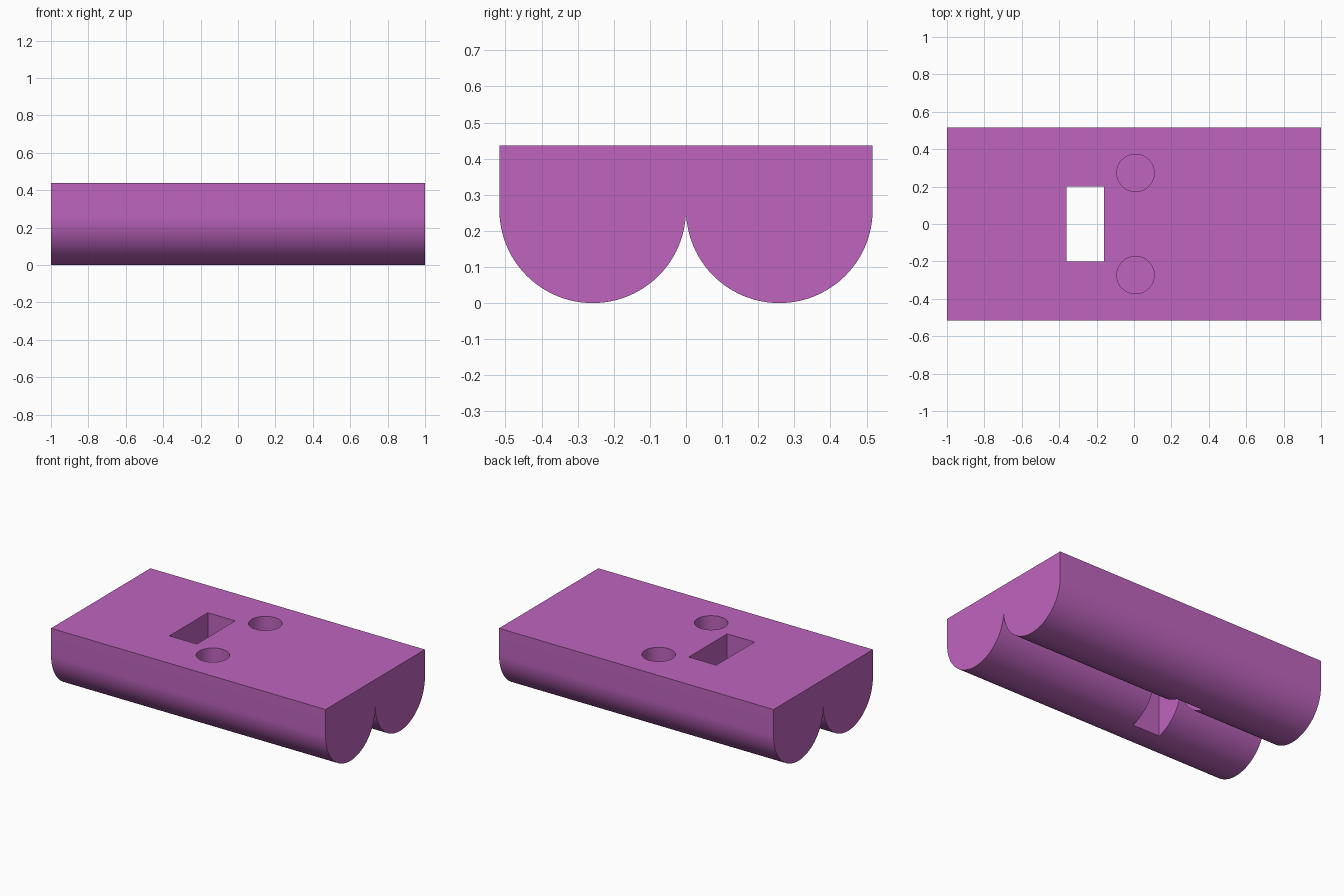
import bpy, bmesh, math

if "Cube" in bpy.data.objects:
    bpy.data.objects.remove(bpy.data.objects["Cube"], do_unlink=True)

HALF_LENGTH = 1.0
RADIUS = 0.2585      # radius of each rounded runner
TOP = 0.437
HOLE_DEPTH = 0.2
SEGMENTS = 48

purple = bpy.data.materials.new("orchid_purple")
purple.use_nodes = True
colour = (0.52, 0.13, 0.52, 1)
purple.diffuse_color = colour
purple.node_tree.nodes["Principled BSDF"].inputs["Base Color"].default_value = colour


def link_mesh(name, bm):
    mesh = bpy.data.meshes.new(name)
    bmesh.ops.recalc_face_normals(bm, faces=bm.faces)
    bm.to_mesh(mesh)
    bm.free()
    mesh.materials.append(purple)
    obj = bpy.data.objects.new(name, mesh)
    bpy.context.collection.objects.link(obj)
    return obj


def extrude_profile(name, points, axis, start, length):
    """Extrude a closed outline along x (points are y, z) or z (points are x, y)."""
    bm = bmesh.new()
    verts = [bm.verts.new((start, a, b) if axis == "x" else (a, b, start)) for a, b in points]
    face = bm.faces.new(verts)
    result = bmesh.ops.extrude_face_region(bm, geom=[face])
    moved = [v for v in result["geom"] if isinstance(v, bmesh.types.BMVert)]
    offset = (length, 0, 0) if axis == "x" else (0, 0, length)
    bmesh.ops.translate(bm, verts=moved, vec=offset)
    return link_mesh(name, bm)


# Block with two half-round runners meeting in a cusp underneath
outline = [(2 * RADIUS, TOP), (-2 * RADIUS, TOP)]
for centre in (-RADIUS, RADIUS):
    first = 0 if centre < 0 else 1   # the cusp point is shared
    for i in range(first, SEGMENTS + 1):
        a = math.pi + math.pi * i / SEGMENTS
        outline.append((centre + RADIUS * math.cos(a), RADIUS + RADIUS * math.sin(a)))
body = extrude_profile("double_rounded_block", outline, "x", -HALF_LENGTH, 2 * HALF_LENGTH)

# Rectangular slot that goes right through
slot = [(-0.36, -0.2), (-0.16, -0.2), (-0.16, 0.2), (-0.36, 0.2)]
cutters = [extrude_profile("slot_cutter", slot, "z", -0.2, 1.0)]

# Two blind round holes
for side, y in (("front", -0.273), ("back", 0.273)):
    circle = [(0.008 + 0.1 * math.cos(math.tau * i / SEGMENTS),
               y + 0.1 * math.sin(math.tau * i / SEGMENTS)) for i in range(SEGMENTS)]
    cutters.append(extrude_profile(side + "_hole_cutter", circle, "z", TOP - HOLE_DEPTH, 0.5))

# Cut the openings, then remove the cutters
bpy.ops.object.select_all(action="DESELECT")
bpy.context.view_layer.objects.active = body
body.select_set(True)
for cutter in cutters:
    cutter.hide_render = True
    mod = body.modifiers.new(cutter.name, "BOOLEAN")
    mod.operation = "DIFFERENCE"
    mod.solver = "EXACT"
    mod.object = cutter
    bpy.ops.object.modifier_apply(modifier=mod.name)
    bpy.data.objects.remove(cutter, do_unlink=True)

bpy.ops.object.shade_smooth_by_angle(angle=math.radians(30))
